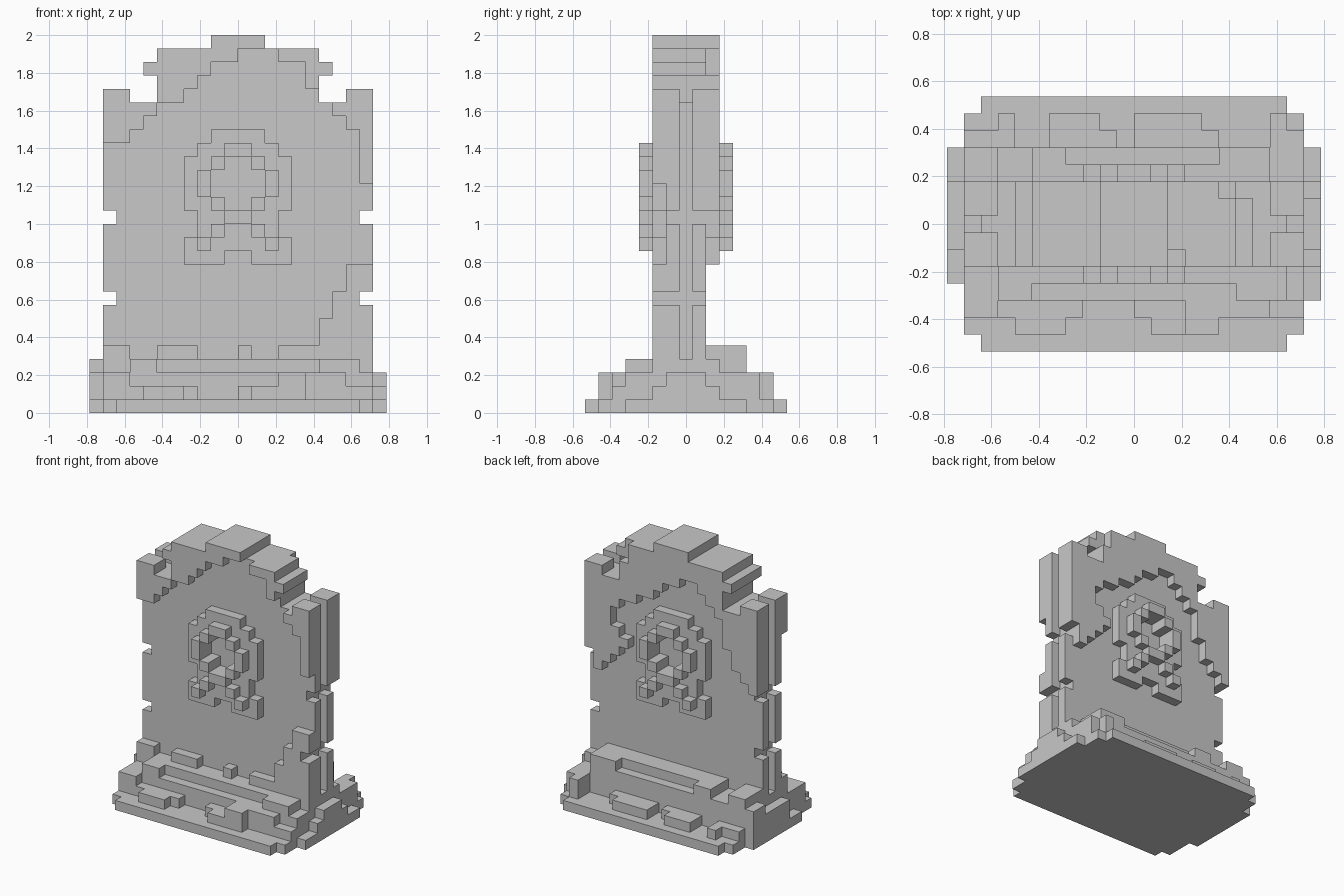
import bpy
import bmesh

UNIT = 1 / 14          # edge length of one block
cells = {}             # (x, y, z) block -> part name

if "Cube" in bpy.data.objects:
    bpy.data.objects.remove(bpy.data.objects["Cube"], do_unlink=True)

stone = bpy.data.materials.new("grey stone")
stone.use_nodes = True
grey = (0.58, 0.58, 0.58, 1)
stone.diffuse_color = grey
stone.node_tree.nodes["Principled BSDF"].inputs["Base Color"].default_value = grey


def fill(part, xs, ys, zs):
    """Fill blocks; x and z are edge ranges, y is an inclusive row range."""
    for x in range(*xs):
        for y in range(ys[0], ys[1] + 1):
            for z in range(*zs):
                cells[x, y, z] = part


def carve(xs, ys, zs):
    for x in range(*xs):
        for y in range(ys[0], ys[1] + 1):
            for z in range(*zs):
                cells.pop((x, y, z), None)


def both_sides(action, xs, ys, zs, *part):
    """Apply fill or carve at +x and mirrored at -x."""
    for span in (xs, (-xs[1], -xs[0])):
        action(*part, span, ys, zs)


def crest_top(x):
    """Height of the headstone outline over a column."""
    a = x if x >= 0 else -x - 1
    return 28 if a < 2 else 27 if a < 6 else 23 if a < 8 else 24


# Foundation: a plinth with clipped corners and rising tiers
fill("plinth", (-9, 9), (-7, 7), (0, 1))
fill("plinth", (-10, 10), (-6, 6), (0, 1))
fill("plinth", (-11, 11), (-3, 4), (0, 1))
fill("plinth", (10, 11), (-4, -4), (0, 1))
fill("lower_tier", (-10, 10), (-4, 4), (1, 3))
fill("upper_tier", (-10, 10), (-2, 2), (3, 4))
fill("upper_tier", (-8, 9), (-4, -3), (3, 4))
carve((-6, 6), (-4, -4), (3, 4))
fill("upper_tier", (-10, 8), (3, 4), (3, 4))

# Stepped ends of the foundation
fill("side_steps", (10, 11), (-2, 2), (1, 2))
fill("side_steps", (10, 11), (-1, 1), (2, 3))
fill("side_steps", (-11, -10), (-1, 2), (1, 3))
fill("side_steps", (-11, -10), (3, 4), (1, 4))

# Loose stones lying on the front steps
for left, right, row, top in (
        (-8, -3, -5, 2), (-7, -4, -6, 2), (0, 7, -5, 2), (1, 5, -6, 2),
        (3, 8, -5, 3), (8, 10, -5, 2), (3, 5, -6, 3), (-10, -8, -5, 3)):
    fill("front_stones", (left, right), (row, row), (1, top))

# Loose stones lying on the back steps
for left, right, row, top in (
        (-10, -7, 5, 2), (-8, -7, 6, 2), (-5, -2, 6, 2), (-5, -1, 5, 2),
        (0, 4, 6, 2), (0, 5, 5, 2), (8, 10, 5, 3), (8, 9, 6, 3)):
    fill("back_stones", (left, right), (row, row), (1, top))
fill("back_stones", (-6, 8), (2, 4), (4, 5))
carve((-4, 5), (4, 4), (4, 5))
fill("back_stones", (-10, -8), (2, 4), (4, 5))

# Headstone core
for x in range(-10, 10):
    fill("headstone", (x, x + 1), (-1, 1), (4, crest_top(x)))
both_sides(fill, (6, 7), (-1, 1), (25, 26), "headstone")

# Raised border: lower edge of each column from x = -10 to 9
front_edge = [20, 20, 21, 22, 23, 23, 24, 25, 26, 26,
              27, 27, 27, 26, 26, 24, 23, 22, 21, 17]
back_edge = [15, 16, 17, 19, 22, 23, 24, 25, 25, 24,
             24, 23, 22, 22, 21, 21, 20, 14, 13, 15]
for row, edge in ((-2, front_edge), (2, back_edge)):
    for x, low in enumerate(edge, -10):
        fill("border", (x, x + 1), (row, row), (low, crest_top(x)))
    both_sides(fill, (6, 7), (row, row), (25, 26), "border")
carve((5, 7), (2, 2), (25, 27))
fill("border", (6, 7), (2, 2), (15, 18))
fill("border", (5, 6), (2, 2), (16, 17))

# Broken border at the lower front corner, and rubble along the foot
for left, right, top in ((8, 10, 11), (7, 8, 9), (6, 7, 7), (3, 6, 5),
                         (0, 1, 5), (-6, -3, 5), (-10, -8, 5)):
    fill("border", (left, right), (-2, -2), (4, top))

# Side groove and chipped notches
both_sides(carve, (9, 10), (0, 0), (4, 24))
both_sides(carve, (8, 10), (0, 0), (23, 24))
for z in (8, 14):
    both_sides(carve, (9, 10), (-2, 2), (z, z + 1))

# Ribbon emblem on both faces: backing, hollow centre, raised loop
for side in (-1, 1):
    near, far = (2 * side,) * 2, (3 * side,) * 2
    for half, low, top in ((2, 20, 21), (3, 19, 20), (4, 15, 19),
                           (3, 13, 15), (4, 11, 13)):
        fill("emblem", (-half, half), near, (low, top))
    carve((-1, 1), near, (11, 12))
    carve((-1, 1), near, (15, 19))
    carve((-2, 2), near, (16, 18))
    for inner, outer, low, top in ((0, 1, 19, 20), (1, 2, 18, 19),
                                   (2, 3, 16, 18), (1, 2, 15, 16),
                                   (0, 1, 14, 15), (1, 2, 13, 14),
                                   (2, 3, 12, 13)):
        both_sides(fill, (inner, outer), far, (low, top), "emblem")


def build(part):
    """Turn the exposed block sides of one part into a clean mesh."""
    bm = bmesh.new()
    for cell, owner in cells.items():
        if owner != part:
            continue
        for axis in range(3):
            for step in (0, 1):
                beside = list(cell)
                beside[axis] += 2 * step - 1
                if tuple(beside) in cells:
                    continue
                corners = []
                for b, c in ((0, 0), (1, 0), (1, 1), (0, 1)):
                    p = list(cell)
                    p[axis] += step
                    p[(axis + 1) % 3] += b
                    p[(axis + 2) % 3] += c
                    corners.append(bm.verts.new(
                        (p[0] * UNIT, (p[1] - 0.5) * UNIT, p[2] * UNIT)))
                bm.faces.new(corners if step else corners[::-1])
    bmesh.ops.remove_doubles(bm, verts=bm.verts, dist=UNIT / 100)
    bmesh.ops.dissolve_limit(bm, angle_limit=0.01, verts=bm.verts, edges=bm.edges)
    mesh = bpy.data.meshes.new(part)
    bm.to_mesh(mesh)
    bm.free()
    mesh.materials.append(stone)
    bpy.context.collection.objects.link(bpy.data.objects.new(part, mesh))


for name in sorted(set(cells.values())):
    build(name)
